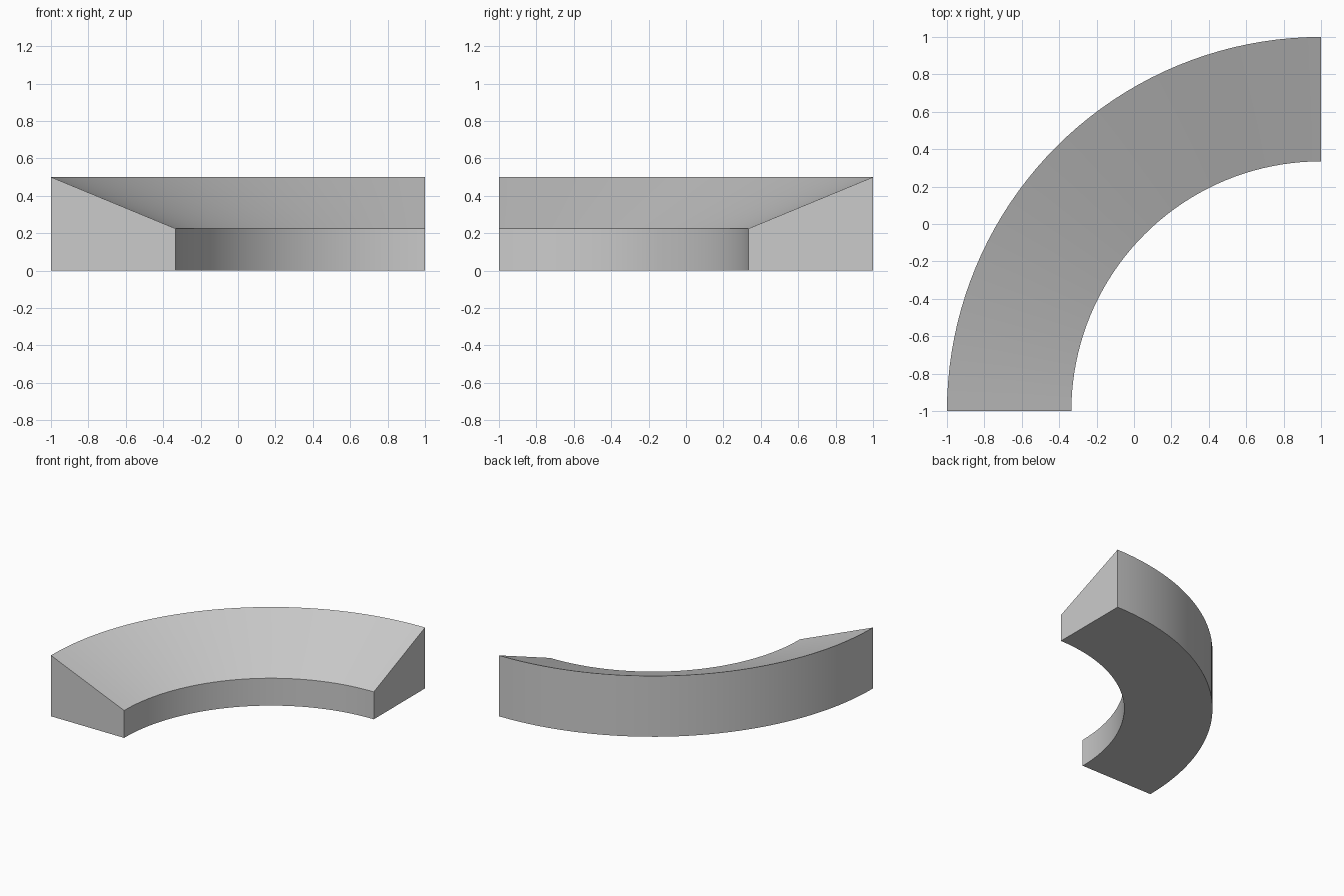
import bpy
import bmesh
import math
from mathutils import Vector, Matrix

cube = bpy.data.objects.get("Cube")
if cube:
    bpy.data.objects.remove(cube, do_unlink=True)

# Light grey finish
grey = bpy.data.materials.new("light_grey")
grey.use_nodes = True
colour = (0.6, 0.6, 0.6, 1)
grey.diffuse_color = colour
grey.node_tree.nodes["Principled BSDF"].inputs["Base Color"].default_value = colour

# Sloped cross-section at the front end
SEGMENTS = 40
centre = Vector((1, -1, 0))
profile = [(-1, 0), (-0.335, 0), (-0.335, 0.225), (-1, 0.5)]

# Sweep the section through a quarter turn
bm = bmesh.new()
rings = []
for i in range(SEGMENTS + 1):
    turn = Matrix.Rotation(-math.pi / 2 * i / SEGMENTS, 4, "Z")
    rings.append([bm.verts.new(centre + turn @ (Vector((x, -1, z)) - centre))
                  for x, z in profile])
for a, b in zip(rings, rings[1:]):
    for k in range(len(profile)):
        n = (k + 1) % len(profile)
        bm.faces.new((a[k], a[n], b[n], b[k]))

# Flat end caps
bm.faces.new(rings[0])
bm.faces.new(rings[-1])
bmesh.ops.recalc_face_normals(bm, faces=bm.faces)

mesh = bpy.data.meshes.new("curved_sloped_block")
bm.to_mesh(mesh)
bm.free()
mesh.materials.append(grey)
block = bpy.data.objects.new("curved_sloped_block", mesh)
bpy.context.collection.objects.link(block)

# Smooth along the arc, sharp at the section corners
bpy.ops.object.select_all(action="DESELECT")
block.select_set(True)
bpy.context.view_layer.objects.active = block
bpy.ops.object.shade_smooth_by_angle(angle=math.radians(20))
